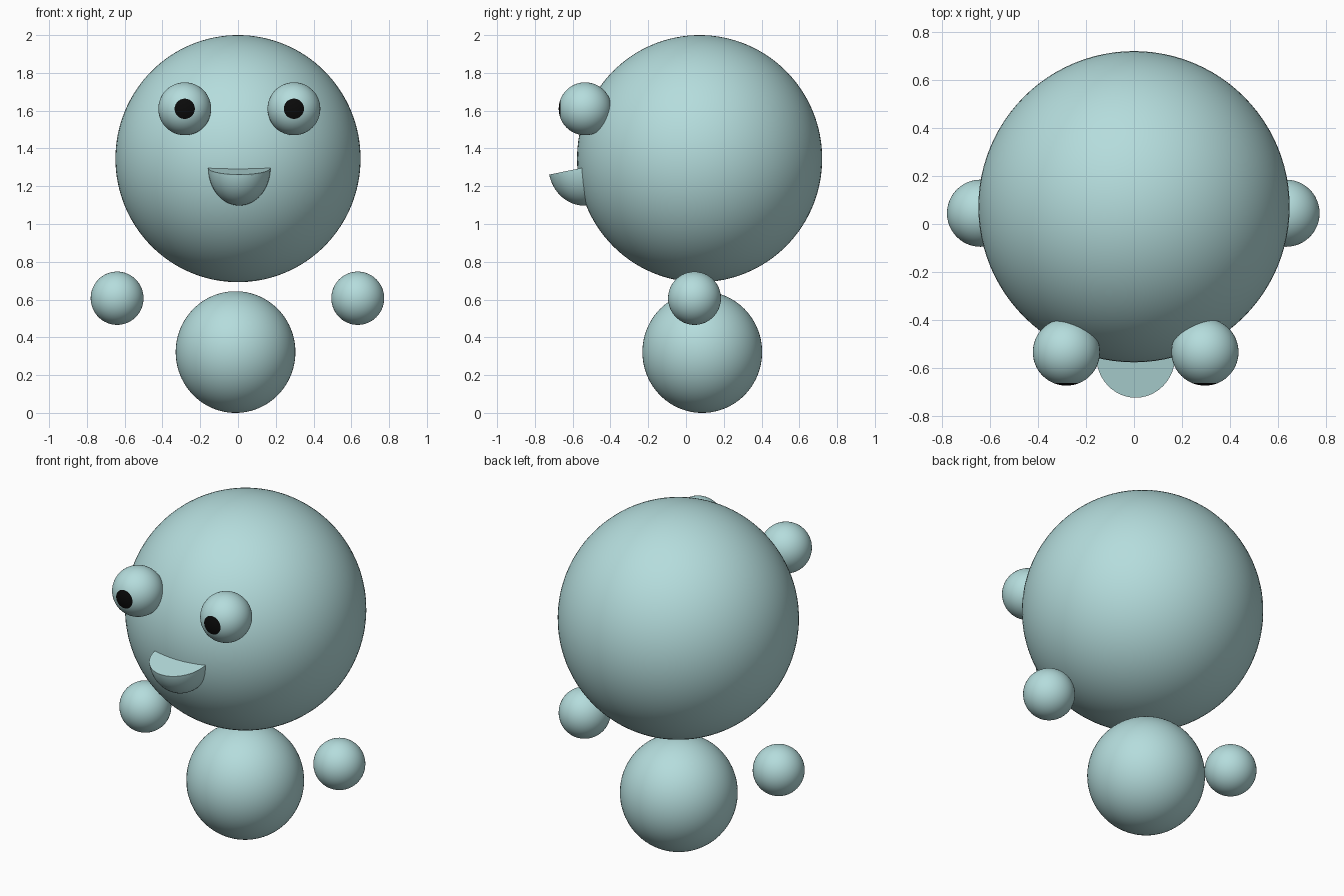
import bpy, bmesh, math
from mathutils import Matrix, Vector

if "Cube" in bpy.data.objects:
    bpy.data.objects.remove(bpy.data.objects["Cube"])


def material(name, rgb):
    m = bpy.data.materials.new(name)
    m.diffuse_color = (*rgb, 1)
    m.use_nodes = True
    m.node_tree.nodes["Principled BSDF"].inputs["Base Color"].default_value = m.diffuse_color
    return m


TEAL = material("pale teal", (0.46, 0.72, 0.72))
BLACK = material("black", (0.003, 0.003, 0.003))


def finish(name, bm, loc, mats, rot_x=0.0):
    me = bpy.data.meshes.new(name)
    bmesh.ops.recalc_face_normals(bm, faces=bm.faces)
    bm.to_mesh(me)
    bm.free()
    for m in mats:
        me.materials.append(m)
    ob = bpy.data.objects.new(name, me)
    ob.location = loc
    ob.rotation_euler.x = rot_x
    bpy.context.collection.objects.link(ob)
    bpy.ops.object.select_all(action='DESELECT')
    ob.select_set(True)
    bpy.context.view_layer.objects.active = ob
    bpy.ops.object.shade_smooth_by_angle(angle=math.radians(40))
    return ob


def ball(radii, u=48, v=32):
    bm = bmesh.new()
    bmesh.ops.create_uvsphere(bm, u_segments=u, v_segments=v, radius=1)
    bmesh.ops.scale(bm, vec=Vector(radii), verts=bm.verts)
    return bm


# head and body
finish("head", ball((0.649, 0.649, 0.654), 96, 64), (0, 0.072, 1.346), [TEAL])
finish("body", ball((0.317, 0.317, 0.322), 64, 48), (-0.013, 0.086, 0.322), [TEAL])

for side, s in (("left", -1), ("right", 1)):
    # floating hands
    finish("hand_" + side, ball((0.14, 0.14, 0.141)), (-0.003 + s * 0.637, 0.045, 0.607), [TEAL])

    # eyes: poles turned to face forward, front cap coloured as the pupil
    bm = ball((0.14, 0.14, 0.14))
    bmesh.ops.rotate(bm, matrix=Matrix.Rotation(math.pi / 2, 3, 'X'), verts=bm.verts)
    for f in bm.faces:
        d = -f.calc_center_median().normalized().y
        f.material_index = 1 if d > math.cos(math.radians(22.5)) else 0
    finish("eye_" + side, bm, (0.007 + s * 0.289, -0.534, 1.61), [TEAL, BLACK])

# mouth: lower half of a ball with a softened rim, tilted forward
bm = ball((0.165, 0.178, 0.2))
cut = bmesh.ops.bisect_plane(bm, geom=bm.verts[:] + bm.edges[:] + bm.faces[:],
                             plane_co=(0, 0, 0), plane_no=(0, 0, 1), clear_outer=True)
rim = [e for e in bm.edges if e.is_boundary]
bmesh.ops.contextual_create(bm, geom=rim)
rim = [e for e in bm.edges if all(abs(v.co.z) < 1e-5 for v in e.verts)]
bmesh.ops.bevel(bm, geom=rim, offset=0.014, segments=4, profile=0.5, affect='EDGES')
finish("mouth", bm, (0.007, -0.55, 1.297), [TEAL], math.radians(11.5))
